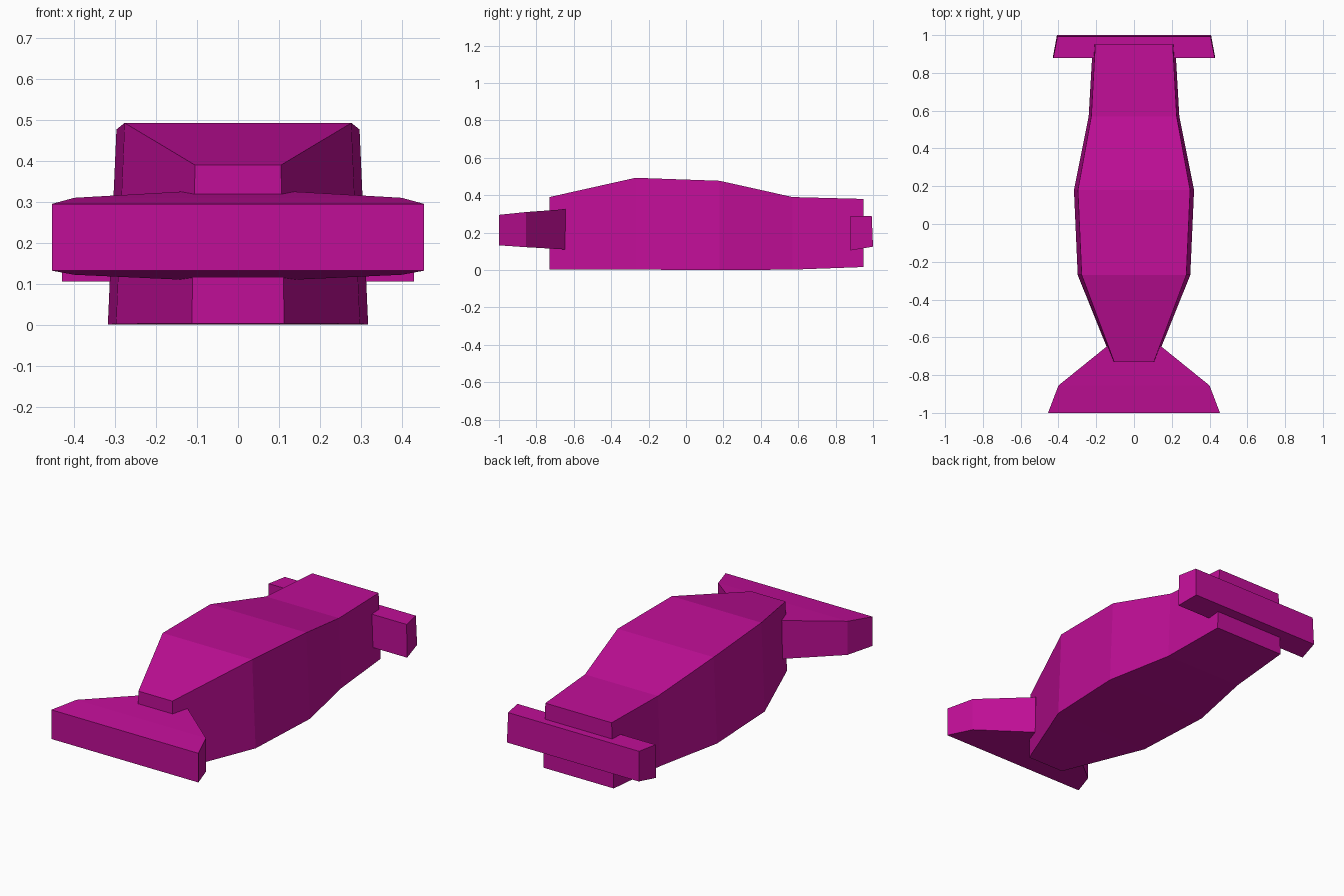
import bpy
import bmesh

cube = bpy.data.objects.get("Cube")
if cube:
    bpy.data.objects.remove(cube, do_unlink=True)

# Single flat magenta
magenta = bpy.data.materials.new("magenta")
magenta.use_nodes = True
colour = (0.53, 0.0045, 0.31, 1)
magenta.diffuse_color = colour
magenta.node_tree.nodes["Principled BSDF"].inputs["Base Color"].default_value = colour


def loft(name, sections):
    """Join symmetric four-sided sections, each given as
    (y bottom, y top, half width bottom, half width top, z bottom, z top)."""
    bm = bmesh.new()
    rings = []
    for yb, yt, wb, wt, zb, zt in sections:
        corners = [(-wb, yb, zb), (wb, yb, zb), (wt, yt, zt), (-wt, yt, zt)]
        rings.append([bm.verts.new(c) for c in corners])
    for a, b in zip(rings, rings[1:]):
        for i in range(4):
            j = (i + 1) % 4
            bm.faces.new((a[i], a[j], b[j], b[i]))
    bm.faces.new(rings[0])
    bm.faces.new(rings[-1])
    bmesh.ops.recalc_face_normals(bm, faces=bm.faces)
    mesh = bpy.data.meshes.new(name)
    bm.to_mesh(mesh)
    bm.free()
    mesh.materials.append(magenta)
    obj = bpy.data.objects.new(name, mesh)
    bpy.context.collection.objects.link(obj)
    return obj


# Faceted body, narrow at the front and widest past the middle
loft("body", [
    (-0.73, -0.73, 0.113, 0.105, 0.003, 0.39),
    (-0.27, -0.27, 0.298, 0.277, 0.002, 0.493),
    (0.18, 0.18, 0.318, 0.297, 0.0, 0.477),
    (0.57, 0.57, 0.24, 0.226, 0.002, 0.39),
    (0.95, 0.95, 0.218, 0.205, 0.016, 0.38),
])

# Flaring front fin
loft("front_fin", [
    (-1.0, -1.0, 0.455, 0.455, 0.132, 0.295),
    (-0.855, -0.855, 0.4, 0.4, 0.122, 0.31),
    (-0.645, -0.645, 0.14, 0.14, 0.11, 0.325),
])

# Crossbar at the back
loft("rear_bar", [
    (0.88, 0.88, 0.43, 0.427, 0.105, 0.29),
    (1.0, 0.993, 0.408, 0.405, 0.125, 0.29),
])
